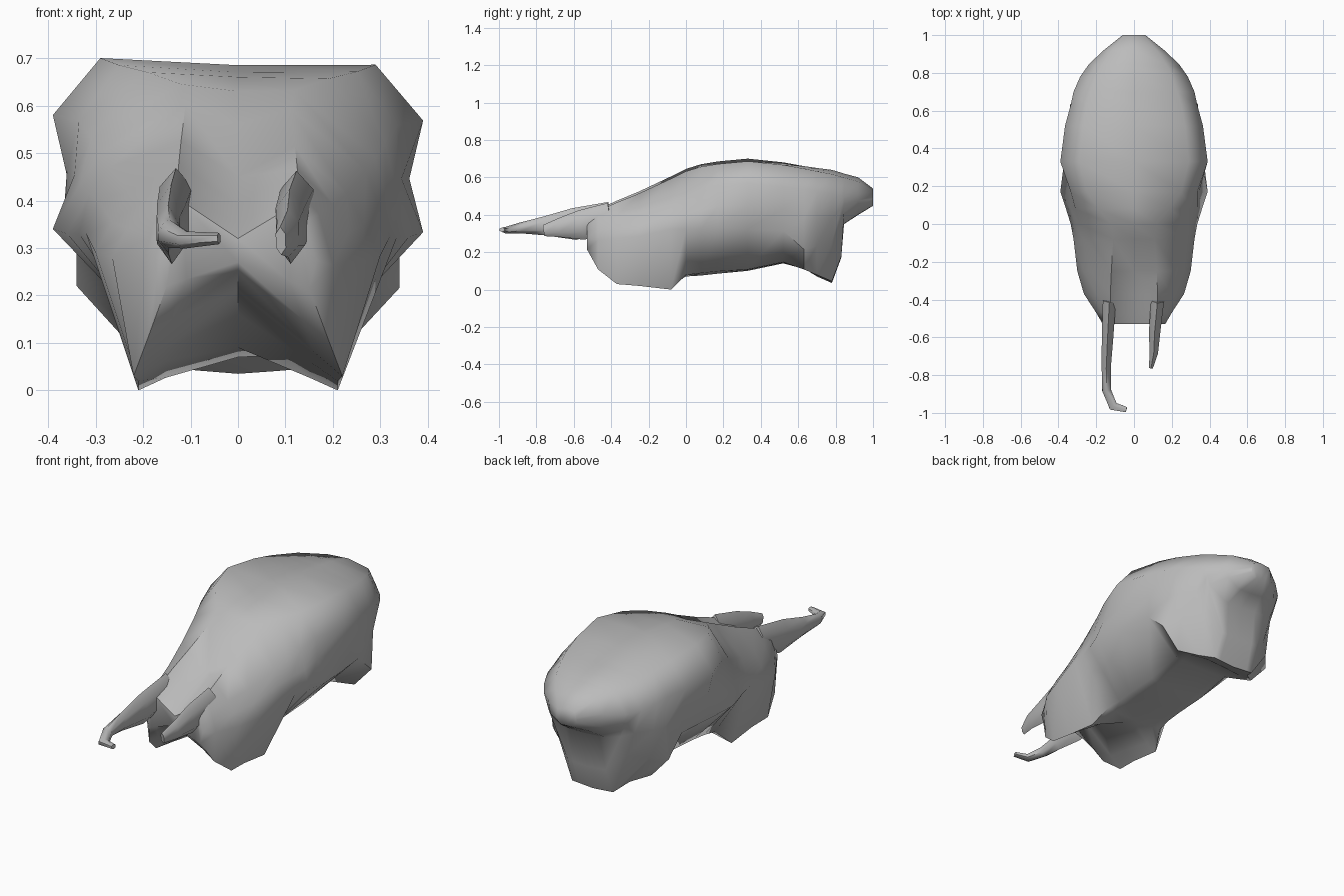
import bpy, bmesh, math
from mathutils import Vector

old = bpy.data.objects.get("Cube")
if old:
    bpy.data.objects.remove(old, do_unlink=True)

GREY = (0.5, 0.5, 0.5, 1)
bone = bpy.data.materials.new("bone grey")
bone.use_nodes = True
bone.diffuse_color = GREY
bone.node_tree.nodes["Principled BSDF"].inputs["Base Color"].default_value = GREY


def loft(name, rings):
    """Skin a row of closed rings, cap both ends and shade the result smooth."""
    bm = bmesh.new()
    loops = [[bm.verts.new(p) for p in ring] for ring in rings]
    count = len(loops[0])
    for a, b in zip(loops, loops[1:]):
        for i in range(count):
            j = (i + 1) % count
            bm.faces.new((a[i], a[j], b[j], b[i]))
    caps = [bm.faces.new(loops[0]), bm.faces.new(loops[-1])]
    bmesh.ops.triangulate(bm, faces=caps)
    bmesh.ops.recalc_face_normals(bm, faces=bm.faces)
    mesh = bpy.data.meshes.new(name)
    bm.to_mesh(mesh)
    bm.free()
    mesh.materials.append(bone)
    obj = bpy.data.objects.new(name, mesh)
    bpy.context.collection.objects.link(obj)
    bpy.ops.object.select_all(action="DESELECT")
    obj.select_set(True)
    bpy.context.view_layer.objects.active = obj
    bpy.ops.object.shade_smooth_by_angle(angle=math.radians(62))
    return obj


def skull_ring(y, top, ridge, shoulder, cheek, lower, base):
    """Cross-section: right half from the top down, then the left half back up."""
    waist_x = (shoulder[0] + cheek[0]) / 2
    if 0.1 < y < 0.7:
        waist_x *= 0.95      # hollow of the temple
    waist = (waist_x, (shoulder[1] + cheek[1]) / 2)
    inner = (lower[0] * 0.72, lower[1] * 0.7 + base * 0.3)
    half = [ridge, shoulder, waist, cheek, lower, inner]
    right = [(-x, y, z) for x, z in half]
    left = [(x, y, z * 0.98) for x, z in reversed(half)]
    return [(0, y, top)] + right + [(0, y, base)] + left


# Face: open nasal groove above, tooth rows below, palate sloping down and back
face = [
    (-.53, .32, (.12, .40), (.14, .36), (.165, .28), (.15, .22), .27),
    (-.47, .35, (.125, .43), (.17, .38), (.20, .27), (.19, .11), .25),
    (-.37, .39, (.125, .475), (.20, .40), (.265, .28), (.22, .03), .21),
    (-.25, .45, (.12, .525), (.23, .42), (.30, .29), (.21, .02), .16),
    (-.08, .56, (.11, .605), (.27, .47), (.32, .33), (.21, .0), .09),
    (0, .63, (.12, .645), (.29, .50), (.335, .33), (.17, .08), .07),
]
# Braincase: flat broad roof, overhanging cheeks, processes and condyle at the back
braincase = [
    (.08, .66, (.19, .67), (.31, .53), (.36, .33), (.16, .09), .075),
    (.17, .67, (.25, .685), (.335, .57), (.39, .34), (.16, .10), .085),
    (.33, .685, (.29, .70), (.39, .58), (.37, .33), (.16, .11), .10),
    (.52, .675, (.27, .68), (.365, .56), (.34, .32), (.16, .15), .14),
    (.63, .66, (.25, .66), (.335, .55), (.34, .22), (.24, .11), .12),
    (.70, .65, (.23, .645), (.32, .54), (.28, .24), (.16, .08), .07),
    (.78, .64, (.20, .63), (.285, .52), (.20, .26), (.12, .045), .035),
    (.83, .625, (.18, .615), (.25, .51), (.20, .38), (.11, .18), .17),
    (.845, .62, (.17, .61), (.24, .51), (.21, .42), (.12, .36), .35),
    (.92, .60, (.12, .59), (.16, .52), (.15, .45), (.09, .41), .40),
    (1.0, .54, (.05, .535), (.06, .51), (.06, .48), (.04, .46), .45),
]
loft("skull", [skull_ring(*s) for s in face + braincase])


def prong(name, path):
    """Tapered bony bar; each step is centre, half width, half height."""
    rings = []
    for i, (centre, wide, high) in enumerate(path):
        before = Vector(path[max(i - 1, 0)][0])
        after = Vector(path[min(i + 1, len(path) - 1)][0])
        along = (after - before).normalized()
        side = along.cross(Vector((0, 0, 1))).normalized()
        up = side.cross(along)
        ring = []
        for k in range(6):
            t = math.tau * k / 6 + math.pi / 2
            ring.append(Vector(centre) + side * wide * math.cos(t) + up * high * math.sin(t))
        rings.append(ring)
    return loft(name, rings)


# Right snout bar: long, hooked inward at the tip
prong("right_snout_bar", [
    ((-.13, -.40, .39), .04, .08),
    ((-.14, -.60, .35), .035, .085),
    ((-.147, -.76, .34), .028, .05),
    ((-.145, -.88, .33), .027, .03),
    ((-.11, -.965, .317), .028, .018),
    ((-.04, -.983, .32), .016, .012),
])

# Left snout bar: short, broken off
prong("left_snout_bar", [
    ((.125, -.40, .385), .04, .08),
    ((.11, -.56, .345), .035, .08),
    ((.105, -.68, .33), .026, .05),
    ((.09, -.76, .315), .012, .03),
])
